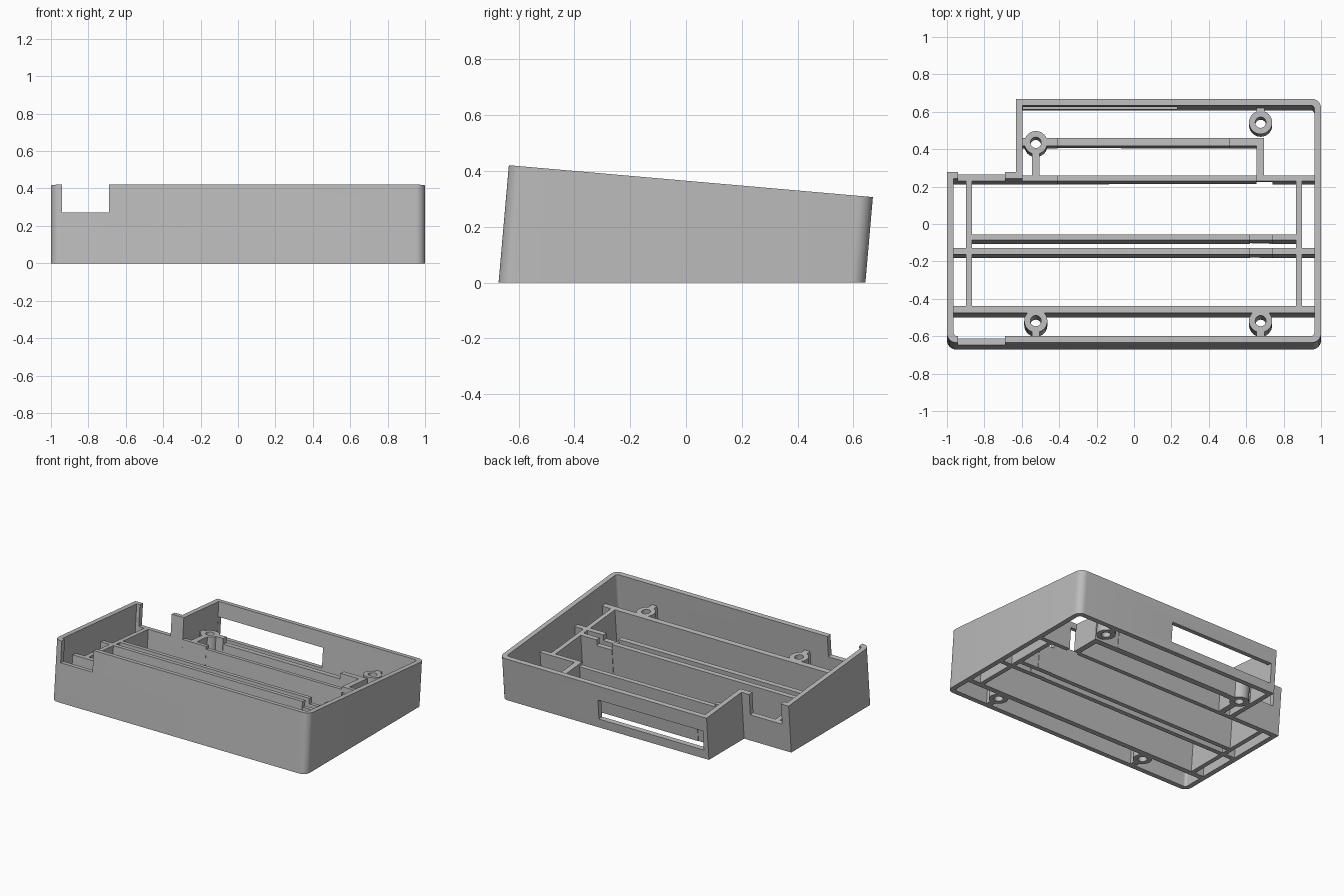
import bpy, bmesh, math
from mathutils import Matrix, Vector

cube = bpy.data.objects.get("Cube")
if cube:
    bpy.data.objects.remove(cube, do_unlink=True)

mat = bpy.data.materials.new("light grey plastic")
mat.use_nodes = True
GREY = (0.5, 0.5, 0.5, 1)
mat.diffuse_color = GREY
mat.node_tree.nodes["Principled BSDF"].inputs["Base Color"].default_value = GREY

# The case leans 5 degrees: it is built upright with its rim at w = 0,
# then tilted, lifted and trimmed flat at the ground.
TILT = math.radians(5)
LEAN = Matrix.Translation((0, 0, 0.365)) @ Matrix.Rotation(-TILT, 4, "X")
DEEP = -0.6
SEAT = 0.15   # depth of the inner ribs below the rim


def prism(bm, pts, w0, w1):
    """Extrude a closed outline from w0 up to w1."""
    face = bm.faces.new([bm.verts.new((x, v, w0)) for x, v in pts])
    ext = bmesh.ops.extrude_face_region(bm, geom=[face])
    top = [g for g in ext["geom"] if isinstance(g, bmesh.types.BMVert)]
    bmesh.ops.translate(bm, verts=top, vec=(0, 0, w1 - w0))
    bmesh.ops.recalc_face_normals(bm, faces=bm.faces)


def box(bm, x0, x1, y0, y1, w0, w1):
    prism(bm, [(x0, y0), (x1, y0), (x1, y1), (x0, y1)], w0, w1)


def make(name, bm):
    me = bpy.data.meshes.new(name)
    bm.to_mesh(me)
    bm.free()
    ob = bpy.data.objects.new(name, me)
    bpy.context.collection.objects.link(ob)
    me.materials.append(mat)
    return ob


def finish(ob):
    """Tilt the part and cut it off flat at the ground."""
    bm = bmesh.new()
    bm.from_mesh(ob.data)
    bm.transform(LEAN)
    cut = bmesh.ops.bisect_plane(bm, geom=bm.verts[:] + bm.edges[:] + bm.faces[:],
                                 plane_co=(0, 0, 0), plane_no=(0, 0, 1), clear_inner=True)
    rim = [g for g in cut["geom_cut"] if isinstance(g, bmesh.types.BMEdge)]
    bmesh.ops.triangle_fill(bm, edges=rim, use_beauty=True)
    bmesh.ops.recalc_face_normals(bm, faces=bm.faces)
    bm.to_mesh(ob.data)
    bm.free()
    bpy.ops.object.select_all(action="DESELECT")
    ob.select_set(True)
    bpy.context.view_layer.objects.active = ob
    bpy.ops.object.shade_smooth_by_angle(angle=math.radians(30))


def outline(inset, r):
    """L-shaped plan with three rounded corners."""
    a, front, back, step = 1 - inset, -0.637 + inset, 0.672 - inset, 0.278 - inset
    pts = []
    for sx, y, sy, start in ((-1, front, -1, 180), (1, front, -1, 270), (1, back, 1, 0)):
        for i in range(9):
            t = math.radians(start + i * 90 / 8)
            pts.append((sx * (a - r) + r * math.cos(t), y - sy * r + r * math.sin(t)))
    notch = -0.63 + inset
    return pts + [(notch, back), (notch, step), (-a, step)]


# Outer wall with cable notches and a rear window
bm = bmesh.new()
prism(bm, outline(0, 0.05), DEEP, 0)
shell = make("outer_wall", bm)

cutters = []
bm = bmesh.new()
prism(bm, outline(0.035, 0.02), DEEP - 0.1, 0.1)
cutters.append(make("cavity_cutter", bm))
for label, dims in (("front_notch", (-0.94, -0.69, -0.7, -0.55, -SEAT, 0.2)),
                    ("rear_notch", (-0.94, -0.69, 0.2, 0.35, -SEAT, 0.2)),
                    ("window", (-0.594, 0.23, 0.6, 0.75, -0.245, -0.105))):
    bm = bmesh.new()
    box(bm, *dims)
    cutters.append(make(label + "_cutter", bm))
for c in cutters:
    c.hide_render = True
    mod = shell.modifiers.new("cut", "BOOLEAN")
    mod.operation, mod.solver, mod.object = "DIFFERENCE", "EXACT", c
bpy.context.view_layer.update()
cut_mesh = bpy.data.meshes.new_from_object(
    shell.evaluated_get(bpy.context.evaluated_depsgraph_get()))
shell.modifiers.clear()
shell.data = cut_mesh
for c in cutters:
    bpy.data.objects.remove(c, do_unlink=True)
finish(shell)


def rib(name, y0, y1, spans):
    """Cross rib made of spans (x0, x1, depth below rim)."""
    bm = bmesh.new()
    for x0, x1, d, *low in spans:
        shift = d * math.sin(TILT)
        box(bm, x0, x1, y0 + shift, y1 + shift, low[0] if low else DEEP, -d)
    finish(make(name, bm))


# Cross ribs, some with lowered seats and wire gaps
E = 0.967
gap = [(0.62, 0.74, SEAT + 0.04)]
rib("front_rib", -0.478, -0.44, [(-E, E, SEAT)])
rib("middle_rib_front", -0.163, -0.13, [(-E, 0.62, SEAT), *gap, (0.74, E, SEAT)])
rib("middle_rib_back", -0.087, -0.055, [(-0.87, 0.62, SEAT), *gap, (0.74, 0.87, SEAT)])
rib("rear_rib", 0.23, 0.26, [(-0.6, -0.41, SEAT), (-0.41, 0.655, SEAT + 0.02),
                             (0.655, 0.74, SEAT, -SEAT - 0.04), (0.74, E, SEAT)])
rib("window_rib", 0.42, 0.462, [(-0.6, -0.58, SEAT), (-0.47, -0.41, SEAT),
                                (-0.41, 0.51, SEAT + 0.04), (0.51, 0.695, SEAT)])

# Side ribs and the short link between the rear ribs
for side, x in (("right", -0.881), ("left", 0.881)):
    rib(side + "_side_rib", -0.45, 0.245, [(x - 0.016, x + 0.016, SEAT)])
rib("rear_link", 0.25, 0.43, [(0.655, 0.695, SEAT)])


def boss(name, x, y, y0, y1):
    """Screw boss: a tube with a web to the nearest wall or rib."""
    bm = bmesh.new()
    v = y + SEAT * math.sin(TILT)
    n, rings = 32, []
    for r, w in ((0.062, DEEP), (0.062, -SEAT), (0.029, -SEAT), (0.029, DEEP)):
        rings.append([bm.verts.new((x + r * math.cos(i * math.tau / n),
                                    v + r * math.sin(i * math.tau / n), w)) for i in range(n)])
    for k in range(4):
        a, b = rings[k], rings[(k + 1) % 4]
        for i in range(n):
            j = (i + 1) % n
            bm.faces.new((a[i], a[j], b[j], b[i]))
    bmesh.ops.recalc_face_normals(bm, faces=bm.faces)
    finish(make(name, bm))
    rib(name + "_web", y0, y1, [(x - 0.021, x + 0.021, SEAT)])


boss("front_right_boss", -0.525, -0.52, -0.63, -0.57)
boss("front_left_boss", 0.677, -0.52, -0.63, -0.57)
boss("rear_right_boss", -0.525, 0.437, 0.25, 0.385)
boss("rear_left_boss", 0.677, 0.545, 0.595, 0.64)
